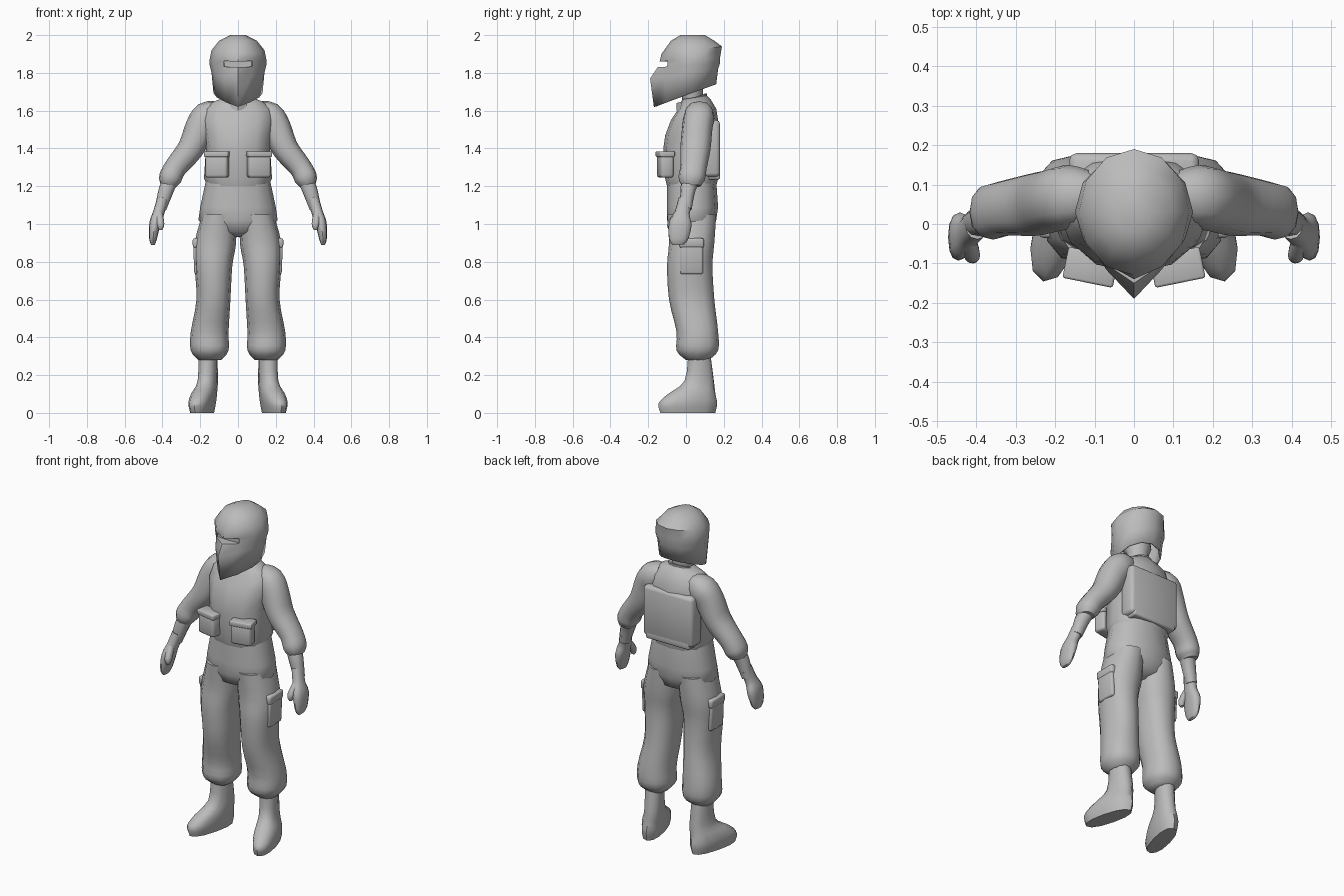
import bpy, bmesh, math
from mathutils import Vector, Matrix

cube = bpy.data.objects.get("Cube")
if cube:
    bpy.data.objects.remove(cube)

shade = (.5, .5, .5, 1)
grey = bpy.data.materials.new("plain grey")
grey.use_nodes = True
grey.diffuse_color = shade
grey.node_tree.nodes["Principled BSDF"].inputs["Base Color"].default_value = shade


def finish(name, bm, angle=50):
    """Turn a bmesh into a smooth shaded grey object."""
    bmesh.ops.recalc_face_normals(bm, faces=bm.faces)
    mesh = bpy.data.meshes.new(name)
    bm.to_mesh(mesh)
    bm.free()
    mesh.materials.append(grey)
    part = bpy.data.objects.new(name, mesh)
    bpy.context.collection.objects.link(part)
    bpy.ops.object.select_all(action='DESELECT')
    part.select_set(True)
    bpy.context.view_layer.objects.active = part
    bpy.ops.object.shade_smooth_by_angle(angle=math.radians(angle))
    return part


def skin(rings, open_bottom=False):
    """Bridge rings of points; returns the bmesh and its faces per level."""
    bm = bmesh.new()
    loops = [[bm.verts.new(point) for point in ring] for ring in rings]
    levels = []
    for low, high in zip(loops, loops[1:]):
        corners = zip(low, low[1:] + low[:1], high[1:] + high[:1], high)
        levels.append([bm.faces.new(face) for face in corners])
    if not open_bottom:
        bm.faces.new(loops[0])
    bm.faces.new(loops[-1])
    return bm, levels


def outline(square, sides=12):
    """Unit ellipse or rounded square as a list of (across, along)."""
    def rounded(value):
        return math.copysign(abs(value) ** (2 / square), value)
    turns = [math.tau * i / sides for i in range(sides)]
    return [(rounded(math.sin(t)), rounded(math.cos(t))) for t in turns]


def section(z, width, front, back, rise=0, ridge=0, square=2):
    """Level body ring; rise lifts its back, ridge sharpens its front."""
    middle = .03
    points = []
    for across, ahead in outline(square):
        if ahead > 0:
            ahead += ridge * (1 - abs(across) - ahead)
            y = middle + ahead * (front - middle)
        else:
            y = middle - ahead * (back - middle)
        points.append((across * width, y, z + rise * (y - front) / (back - front)))
    return points


def station(x, y, z, wide, deep):
    """One stop along a limb: centre and half sizes."""
    return Vector((x, y, z)), Vector((wide, deep))


def eased(stops, steps=3):
    """Fill in a smooth curve between the stops of a limb."""
    def blend(a, b, c, d, t):
        bend = 2 * a - 5 * b + 4 * c - d
        return b + t / 2 * (c - a + t * (bend + t * (3 * (b - c) + d - a)))
    padded = [stops[0], *stops, stops[-1]]
    path = []
    for group in zip(padded, padded[1:], padded[2:], padded[3:]):
        for step in range(steps):
            path.append([blend(*values, step / steps) for values in zip(*group)])
    return path + [stops[-1]]


def limb(name, side, stops, follow=False, yaw=0):
    """Tube through the stops; its rings lie level or follow the path."""
    path = eased(stops)
    rings = []
    for i, (centre, size) in enumerate(path):
        across = Vector((math.cos(yaw), math.sin(yaw), 0))
        along = Vector((-across.y, across.x, 0))
        if follow:
            ahead = path[min(i + 1, len(path) - 1)][0] - path[max(i - 1, 0)][0]
            across = Vector((-ahead.z, 0, ahead.x)).normalized()
            along = ahead.normalized().cross(across)
        ring = [centre + across * size.x * a + along * size.y * b for a, b in outline(2.3)]
        rings.append([(point.x * side, point.y, point.z) for point in ring])
    return finish(name, skin(rings)[0])


def block(name, place, size, tilt=0, turn=0):
    """Box with rounded edges."""
    bm = bmesh.new()
    rotation = Matrix.Rotation(turn, 4, 'Z') @ Matrix.Rotation(tilt, 4, 'Y')
    matrix = Matrix.Translation(place) @ rotation @ Matrix.Diagonal((*size, 1))
    bmesh.ops.create_cube(bm, size=1, matrix=matrix)
    bmesh.ops.bevel(bm, geom=bm.edges[:], offset=min(size) / 5, segments=2,
                    profile=.5, affect='EDGES')
    return finish(name, bm)


# helmet: pointed face guard, open below, with a recessed eye slot
bm, levels = skin([
    section(z=1.62, width=.13, front=-.17, back=.16, rise=.12, ridge=.55),
    section(z=1.77, width=.14, front=-.19, back=.17, rise=.05, ridge=.55),
    section(z=1.83, width=.15, front=-.15, back=.18, rise=.02, ridge=.4),
    section(z=1.86, width=.15, front=-.14, back=.18, rise=.02, ridge=.3),
    section(z=1.9, width=.14, front=-.13, back=.19, rise=.04),
    section(z=1.97, width=.1, front=-.08, back=.15),
    section(z=2, width=.04, front=-.03, back=.1),
], open_bottom=True)
slot = [levels[2][0], levels[2][-1]]
grown = bmesh.ops.extrude_face_region(bm, geom=slot)
for item in grown["geom"]:
    if isinstance(item, bmesh.types.BMVert):
        item.co.y = -.09
bmesh.ops.delete(bm, geom=slot, context='FACES_ONLY')
helmet = finish("helmet", bm, angle=35)
shell = helmet.modifiers.new("shell", 'SOLIDIFY')
shell.thickness = .01
shell.offset = -1

# neck and head under the helmet
finish("neck_and_head", skin([
    section(z=1.6, width=.06, front=-.02, back=.09),
    section(z=1.72, width=.06, front=-.02, back=.09),
    section(z=1.77, width=.08, front=-.06, back=.1),
    section(z=1.9, width=.06, front=-.05, back=.1),
])[0])

# jacket body, bloused over the waist
finish("jacket", skin([
    section(z=1.2, width=.16, front=-.1, back=.16, square=2.4),
    section(z=1.24, width=.18, front=-.11, back=.17, square=2.4),
    section(z=1.4, width=.17, front=-.12, back=.17, square=2.4),
    section(z=1.47, width=.18, front=-.11, back=.18, square=2.4),
    section(z=1.55, width=.19, front=-.08, back=.17, square=2.4),
    section(z=1.61, width=.18, front=-.04, back=.16, square=2.2),
    section(z=1.64, width=.13, front=-.03, back=.13, rise=.02),
    section(z=1.66, width=.08, front=-.02, back=.11, rise=.02),
])[0])

# collar, slanting down to the throat and folded inwards
finish("collar", skin([
    section(z=1.6, width=.09, front=-.05, back=.11, rise=.05, ridge=.3),
    section(z=1.64, width=.08, front=-.05, back=.11, rise=.05, ridge=.3),
    section(z=1.64, width=.07, front=-.03, back=.1, rise=.05, ridge=.3),
    section(z=1.61, width=.06, front=-.02, back=.09, rise=.05, ridge=.3),
])[0], angle=35)

# seat and waist of the trousers
finish("trouser_seat", skin([
    section(z=.93, width=.05, front=-.02, back=.08),
    section(z=.96, width=.15, front=-.08, back=.14, square=2.3),
    section(z=1.02, width=.21, front=-.1, back=.16, square=2.3),
    section(z=1.09, width=.2, front=-.1, back=.17, square=2.3),
    section(z=1.23, width=.17, front=-.1, back=.16, square=2.3),
])[0])

# vest back plate and the strap along its lower edge
block("back_plate", place=(0, .13, 1.4), size=(.33, .1, .3))
block("back_strap", place=(0, .14, 1.26), size=(.29, .08, .05))

for side, tag in ((1, "left"), (-1, "right")):
    # front pouch with its flap
    block(tag + "_pouch", place=(side * .11, -.11, 1.31), size=(.12, .07, .13), turn=side * .2)
    block(tag + "_pouch_flap", place=(side * .11, -.11, 1.37), size=(.13, .08, .03), turn=side * .2)

    # sleeve, rolled at the elbow
    limb(tag + "_sleeve", side, [
        station(x=.1, y=.07, z=1.59, wide=.06, deep=.06),
        station(x=.16, y=.07, z=1.57, wide=.08, deep=.08),
        station(x=.2, y=.06, z=1.51, wide=.08, deep=.08),
        station(x=.25, y=.05, z=1.4, wide=.07, deep=.08),
        station(x=.33, y=.04, z=1.3, wide=.06, deep=.07),
        station(x=.36, y=.03, z=1.24, wide=.06, deep=.07),
        station(x=.37, y=.03, z=1.2, wide=.04, deep=.05),
    ], follow=True)

    # forearm, hand and thumb
    limb(tag + "_forearm", side, [
        station(x=.35, y=.03, z=1.25, wide=.04, deep=.05),
        station(x=.38, y=.01, z=1.18, wide=.04, deep=.04),
        station(x=.41, y=0, z=1.08, wide=.03, deep=.03),
    ], follow=True)
    limb(tag + "_hand", side, [
        station(x=.4, y=0, z=1.13, wide=.03, deep=.04),
        station(x=.42, y=-.02, z=1.06, wide=.03, deep=.04),
        station(x=.44, y=-.03, z=1, wide=.03, deep=.06),
        station(x=.45, y=-.04, z=.92, wide=.02, deep=.05),
        station(x=.45, y=-.04, z=.89, wide=.01, deep=.03),
    ], follow=True)
    limb(tag + "_thumb", side, [
        station(x=.42, y=-.04, z=1.06, wide=.02, deep=.02),
        station(x=.41, y=-.08, z=1, wide=.02, deep=.02),
        station(x=.41, y=-.08, z=.97, wide=.01, deep=.01),
    ], follow=True)

    # baggy trouser leg, gathered above the boot
    limb(tag + "_trouser_leg", side, [
        station(x=.1, y=.03, z=1.05, wide=.09, deep=.13),
        station(x=.12, y=.03, z=.9, wide=.11, deep=.12),
        station(x=.13, y=.02, z=.78, wide=.1, deep=.12),
        station(x=.13, y=.03, z=.6, wide=.09, deep=.12),
        station(x=.15, y=.06, z=.43, wide=.1, deep=.11),
        station(x=.15, y=.06, z=.33, wide=.1, deep=.11),
        station(x=.15, y=.06, z=.28, wide=.06, deep=.06),
    ])

    # thigh pocket with its flap
    block(tag + "_thigh_pocket", place=(side * .21, .03, .83), size=(.05, .12, .19), tilt=side * .04)
    block(tag + "_pocket_flap", place=(side * .21, .03, .9), size=(.06, .13, .05), tilt=side * .04)

    # boot with the toe turned outwards
    limb(tag + "_boot", side, [
        station(x=.19, y=.01, z=0, wide=.05, deep=.15),
        station(x=.19, y=.01, z=.05, wide=.06, deep=.16),
        station(x=.18, y=.03, z=.1, wide=.06, deep=.13),
        station(x=.16, y=.07, z=.17, wide=.05, deep=.08),
        station(x=.16, y=.07, z=.32, wide=.05, deep=.06),
    ], yaw=.25)
